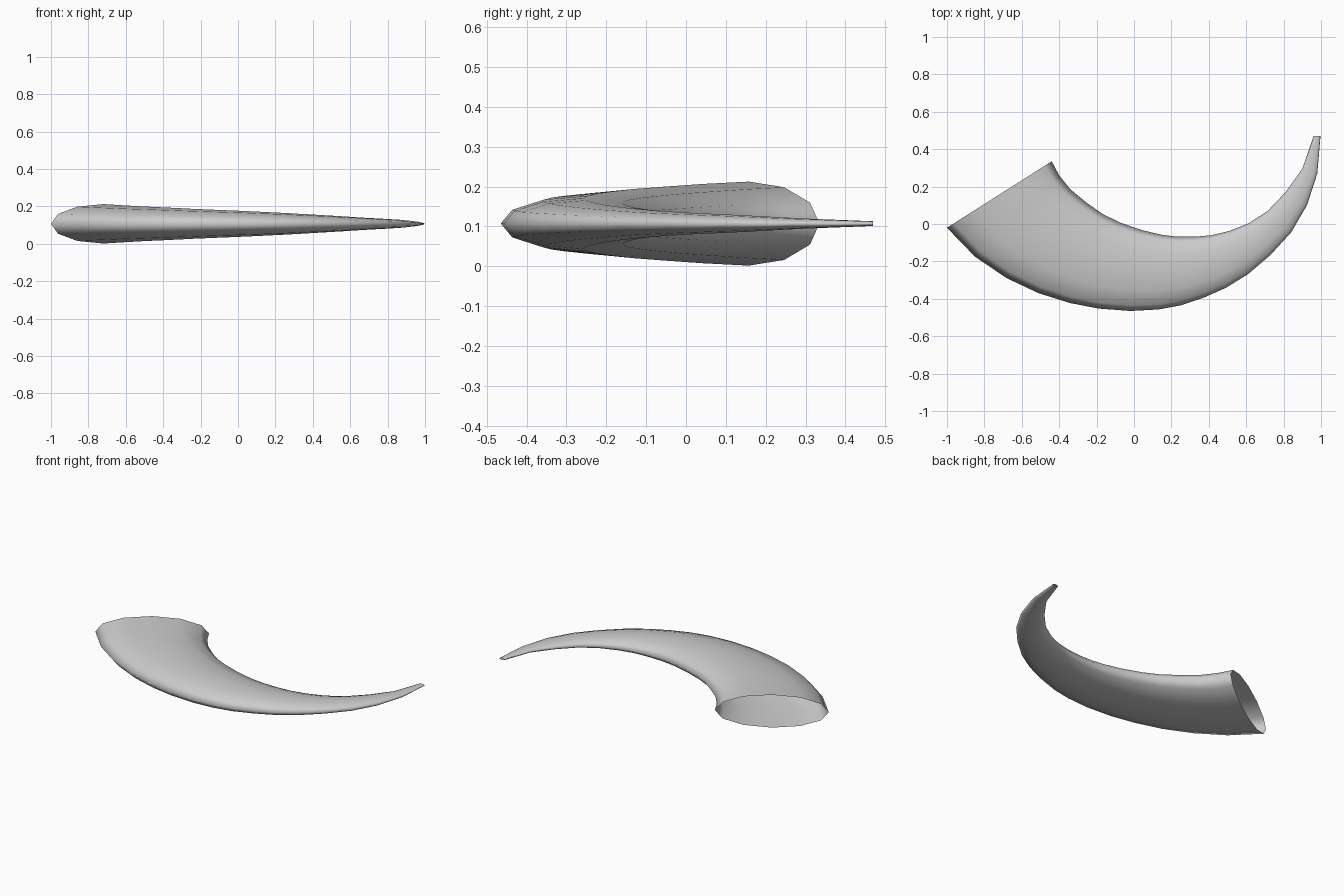
import bpy, bmesh, math

if "Cube" in bpy.data.objects:
    bpy.data.objects.remove(bpy.data.objects["Cube"])

# Outer and inner edge of the curved horn, mouth to tip: (outer x, y, inner x, y)
EDGES = [
    (-1.0, -.02, -.44, .335), (-.85, -.175, -.40, .26), (-.68, -.29, -.34, .185),
    (-.51, -.37, -.255, .115), (-.34, -.423, -.165, .052), (-.19, -.452, -.075, .008),
    (-.02, -.465, .04, -.032), (.13, -.457, .15, -.058), (.25, -.435, .235, -.068),
    (.37, -.395, .325, -.068), (.49, -.342, .415, -.06), (.61, -.268, .51, -.037),
    (.73, -.165, .615, .005), (.84, -.045, .715, .07), (.925, .10, .81, .17),
    (.98, .27, .90, .295), (.997, .47, .96, .47),
]
SIDES = 12
FLATTEN = 0.318      # section height relative to its width
MID_Z = 0.107

bone = bpy.data.materials.new("grey")
bone.diffuse_color = (0.6, 0.6, 0.6, 1)
bone.use_nodes = True
bone.node_tree.nodes["Principled BSDF"].inputs["Base Color"].default_value = bone.diffuse_color

# Horn shell: flattened twelve-sided sections, open at the mouth
bm = bmesh.new()
rings = []
for ox, oy, ix, iy in EDGES:
    cx, cy = (ox + ix) / 2, (oy + iy) / 2
    dx, dy = (ox - ix) / 2, (oy - iy) / 2
    height = math.hypot(dx, dy) * FLATTEN
    ring = []
    for i in range(SIDES):
        a = 2 * math.pi * i / SIDES
        c = math.cos(a)
        ring.append(bm.verts.new((cx + dx * c, cy + dy * c, MID_Z + height * math.sin(a))))
    rings.append(ring)
for r0, r1 in zip(rings, rings[1:]):
    for i in range(SIDES):
        j = (i + 1) % SIDES
        bm.faces.new((r0[i], r0[j], r1[j], r1[i])).smooth = True
bmesh.ops.recalc_face_normals(bm, faces=bm.faces)
# Make sure the shell faces outward (topmost face must point up)
top = max(bm.faces, key=lambda f: f.calc_center_median().z)
if top.normal.z < 0:
    bmesh.ops.reverse_faces(bm, faces=bm.faces)

mesh = bpy.data.meshes.new("horn")
bm.to_mesh(mesh)
bm.free()
mesh.materials.append(bone)
horn = bpy.data.objects.new("horn", mesh)
bpy.context.collection.objects.link(horn)
